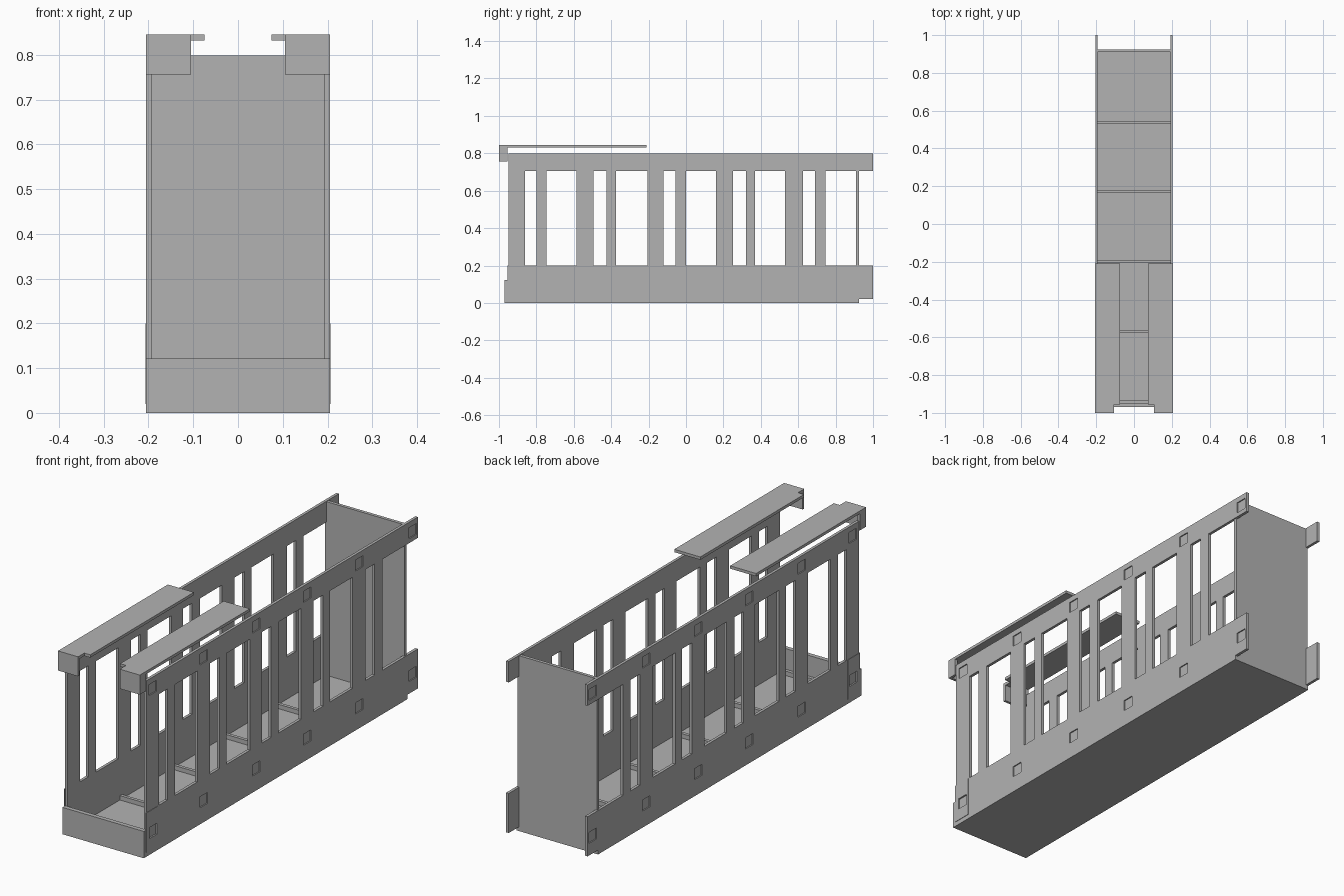
import bpy, bmesh

if "Cube" in bpy.data.objects:
    bpy.data.objects.remove(bpy.data.objects["Cube"], do_unlink=True)

# Single flat grey
GREY = (0.45, 0.45, 0.45, 1)
grey = bpy.data.materials.new("plain_grey")
grey.use_nodes = True
grey.diffuse_color = GREY
grey.node_tree.nodes["Principled BSDF"].inputs["Base Color"].default_value = GREY


def prism(bm, points, offset):
    """Extrude a closed polygon by an offset vector."""
    face = bm.faces.new([bm.verts.new(p) for p in points])
    new = bmesh.ops.extrude_face_region(bm, geom=[face])["geom"]
    verts = [v for v in new if isinstance(v, bmesh.types.BMVert)]
    bmesh.ops.translate(bm, verts=verts, vec=offset)


def box(bm, x, y, z):
    outline = [(x[0], y[0], z[0]), (x[0], y[1], z[0]),
               (x[0], y[1], z[1]), (x[0], y[0], z[1])]
    prism(bm, outline, (x[1] - x[0], 0, 0))


def finish(name, bm, mirror=False):
    bmesh.ops.recalc_face_normals(bm, faces=bm.faces)
    mesh = bpy.data.meshes.new(name)
    bm.to_mesh(mesh)
    bm.free()
    mesh.materials.append(grey)
    obj = bpy.data.objects.new(name, mesh)
    bpy.context.collection.objects.link(obj)
    if mirror:
        obj.modifiers.new("mirror", "MIRROR")
    return obj


def box_part(name, x, y, z, mirror=False):
    bm = bmesh.new()
    box(bm, x, y, z)
    return finish(name, bm, mirror)


SIDE = (0.192, 0.205)
SOCKETS = [-0.905, -0.54, -0.162, 0.205, 0.578, 0.962]

# Shell: floor, front lip and back wall
box_part("floor", (-0.205, 0.205), (-0.96, 0.925), (0, 0.008))
box_part("front_board", (-0.205, 0.205), (-0.97, -0.95), (0, 0.122))
box_part("back_wall", (-0.2, 0.2), (0.91, 0.925), (0.004, 0.798))

# Floor cross bars
for i, y in enumerate((-0.95, -0.575, -0.205, 0.165, 0.53)):
    box_part(f"floor_bar_{i + 1}", (-0.193, 0.193), (y, y + 0.015), (0.006, 0.028))

# Lower side boards, notched at the back
bm = bmesh.new()
outline = [(-0.95, 0.004), (0.925, 0.004), (0.925, 0.02), (1, 0.02), (1, 0.2), (-0.95, 0.2)]
prism(bm, [(SIDE[0], y, z) for y, z in outline], (SIDE[1] - SIDE[0], 0, 0))
lower = finish("lower_side_board", bm)

# Upper side rails
rail = box_part("upper_side_rail", SIDE, (-0.95, 1), (0.705, 0.8))

# Square sockets sunk into boards and rails
bm = bmesh.new()
for y in SOCKETS:
    for z in (0.1, 0.75):
        box(bm, (0.2, 0.22), (y - 0.027, y + 0.027), (z - 0.025, z + 0.025))
cutter = finish("socket_cutter", bm)
cutter.hide_render = True
for part in (lower, rail):
    cut = part.modifiers.new("sockets", "BOOLEAN")
    cut.operation = "DIFFERENCE"
    cut.solver = "EXACT"
    cut.object = cutter
    bpy.context.view_layer.objects.active = part
    bpy.ops.object.modifier_apply(modifier=cut.name)
    part.modifiers.new("mirror", "MIRROR")
bpy.data.objects.remove(cutter, do_unlink=True)

# Alternating wide and narrow side posts
bm = bmesh.new()
posts = [(-0.95, -0.86), (-0.8, -0.745), (-0.585, -0.495), (-0.425, -0.375),
         (-0.205, -0.12), (-0.055, 0), (0.16, 0.25), (0.32, 0.37),
         (0.53, 0.625), (0.69, 0.745)]
for span in posts:
    box(bm, SIDE, span, (0.2, 0.705))
finish("side_posts", bm, True)

# Front corner frame around the lowest socket
bm = bmesh.new()
plate_x = (0.204, 0.207)
box(bm, plate_x, (-0.955, -0.932), (0.02, 0.2))
box(bm, plate_x, (-0.878, -0.868), (0.02, 0.2))
box(bm, plate_x, (-0.932, -0.878), (0.02, 0.075))
box(bm, plate_x, (-0.932, -0.878), (0.125, 0.2))
finish("front_corner_plate", bm, True)

# Top shelves, notched at the front inner corner
bm = bmesh.new()
outline = [(0.105, -1), (0.206, -1), (0.206, -0.21), (0.075, -0.21),
           (0.075, -0.955), (0.105, -0.955)]
prism(bm, [(x, y, 0.832) for x, y in outline], (0, 0, 0.013))
finish("top_shelf", bm, True)

# Front brackets carrying the shelves
bm = bmesh.new()
outline = [(0.105, -1), (0.206, -1), (0.206, -0.955), (0.194, -0.955),
           (0.194, -0.988), (0.105, -0.988)]
prism(bm, [(x, y, 0.756) for x, y in outline], (0, 0, 0.076))
finish("front_bracket", bm, True)
